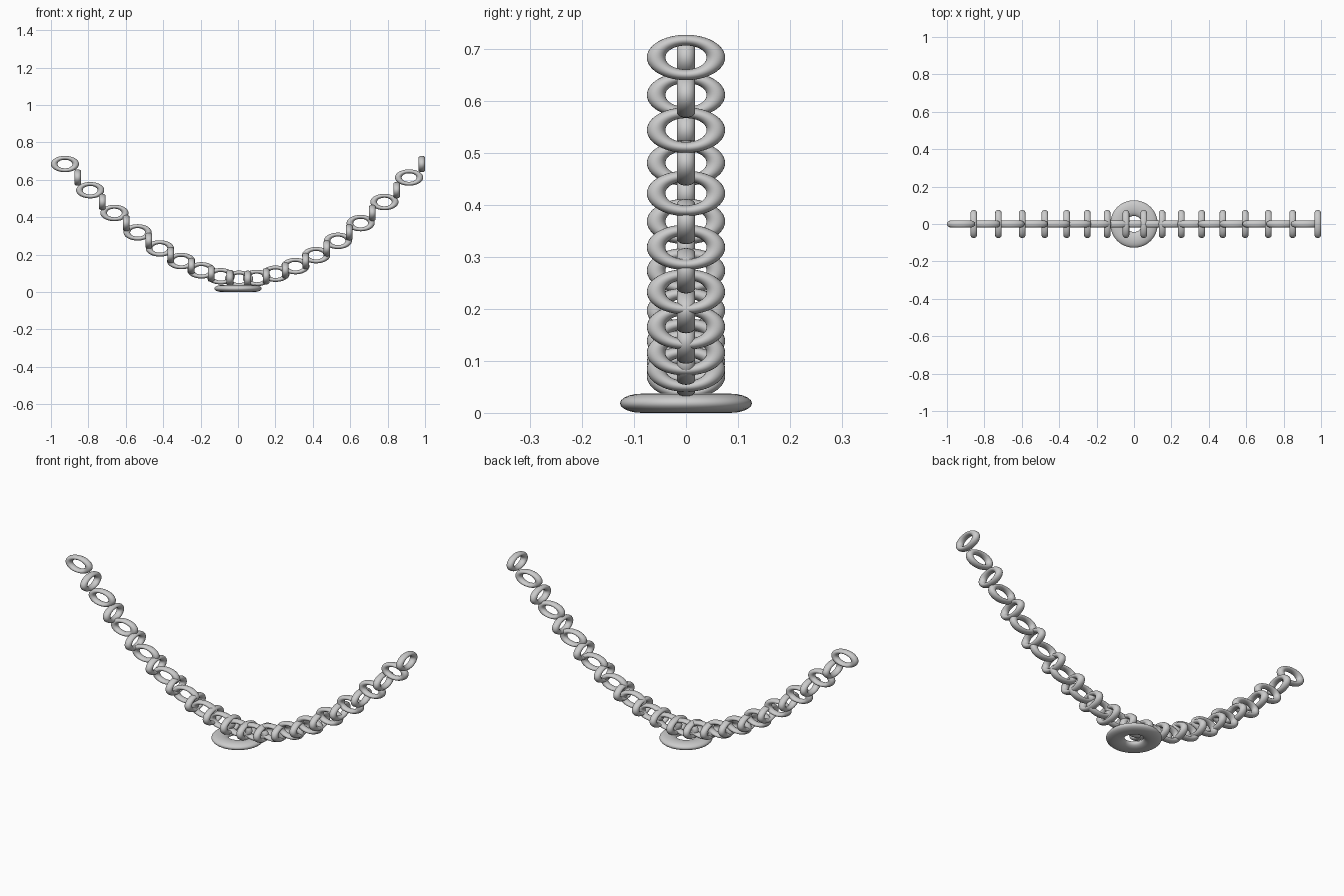
import bpy
from math import pi

if "Cube" in bpy.data.objects:
    bpy.data.objects.remove(bpy.data.objects["Cube"])

LINKS = 34


def ring(name, loc, major, minor, rot, squash):
    """Smooth torus, rotated, then flattened along world z."""
    bpy.ops.mesh.primitive_torus_add(major_radius=major, minor_radius=minor,
                                     major_segments=48, minor_segments=20,
                                     rotation=rot)
    ob = bpy.context.object
    ob.name = name
    bpy.ops.object.transform_apply(location=False, rotation=True, scale=False)
    ob.scale.z = squash
    ob.location = loc
    bpy.ops.object.transform_apply(location=False, rotation=False, scale=True)
    bpy.ops.object.shade_smooth()
    return ob


# hanging chain: links alternate between facing front and facing sideways
for i in range(LINKS):
    t = 2 * i / (LINKS - 1) - 1
    x = 0.774 * t + 0.18 * t * abs(t) + 0.0288
    z = 0.07 + 0.614 * t * t
    rot = (pi / 2, 0, 0) if i % 2 == 0 else (0, pi / 2, 0)
    ring(f"chain_link_{i + 1:02d}", (x, 0, z), 0.0575, 0.0178, rot, 0.58)

# flat pendant ring under the lowest links
ring("pendant_ring", (0, 0, 0.0185), 0.085, 0.042, (0, 0, 0), 0.44)
